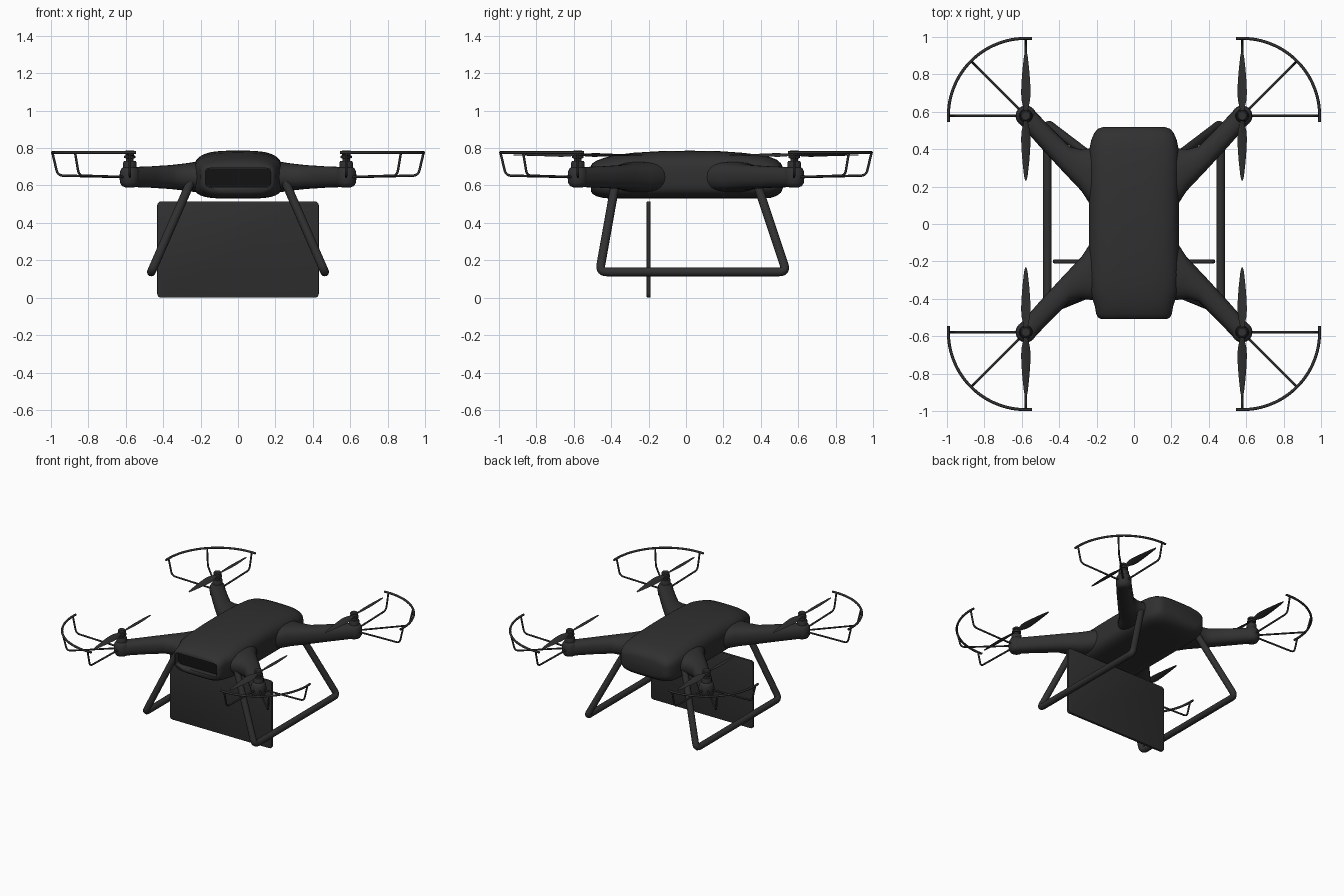
import bpy, bmesh, math
from mathutils import Vector

if "Cube" in bpy.data.objects:
    bpy.data.objects.remove(bpy.data.objects["Cube"])

def material(name, v):
    m = bpy.data.materials.new(name)
    m.diffuse_color = (v, v, v, 1)
    m.use_nodes = True
    m.node_tree.nodes["Principled BSDF"].inputs["Base Color"].default_value = m.diffuse_color
    return m

DARK = material("dark_plastic", 0.03)
BLACK = material("black_glass", 0.006)

def activate(ob):
    bpy.ops.object.select_all(action='DESELECT')
    ob.select_set(True)
    bpy.context.view_layer.objects.active = ob

def finish(name, bm, mat=DARK, angle=40):
    bmesh.ops.recalc_face_normals(bm, faces=bm.faces[:])
    me = bpy.data.meshes.new(name)
    bm.to_mesh(me)
    bm.free()
    me.materials.append(mat)
    ob = bpy.data.objects.new(name, me)
    bpy.context.collection.objects.link(ob)
    activate(ob)
    bpy.ops.object.shade_smooth_by_angle(angle=math.radians(angle))
    return ob

def loft(name, rings, angle=40):
    bm = bmesh.new()
    vs = [[bm.verts.new(p) for p in r] for r in rings]
    n = len(rings[0])
    for a, b in zip(vs, vs[1:]):
        for i in range(n):
            bm.faces.new((a[i], a[(i + 1) % n], b[(i + 1) % n], b[i]))
    bm.faces.new(vs[0])
    bm.faces.new(vs[-1])
    return finish(name, bm, DARK, angle)

def lathe(name, x, y, profile, n=24):
    ring = [(math.cos(2 * math.pi * i / n), math.sin(2 * math.pi * i / n)) for i in range(n)]
    return loft(name, [[(x + r * c, y + r * s, z) for c, s in ring] for r, z in profile])

def rounded_plate(name, size, center, radius, mat=DARK, rim=0):
    bm = bmesh.new()
    bmesh.ops.create_cube(bm, size=1)
    for v in bm.verts:
        v.co = Vector(a * b + c for a, b, c in zip(v.co, size, center))
    edges = [e for e in bm.edges if abs(e.verts[0].co.y - e.verts[1].co.y) > 1e-4]
    bmesh.ops.bevel(bm, geom=edges, offset=radius, segments=5, profile=0.5, affect='EDGES')
    if rim:
        bm.normal_update()
        edges = [e for e in bm.edges if e.calc_face_angle(0) > 1.2]
        bmesh.ops.bevel(bm, geom=edges, offset=rim, segments=2, profile=0.5, affect='EDGES')
    return finish(name, bm, mat)

def fillet(pts, r, n=6):
    pts = [Vector(p) for p in pts]
    out = [pts[0]]
    for a, b, c in zip(pts, pts[1:], pts[2:]):
        p, q = b + (a - b).normalized() * r, b + (c - b).normalized() * r
        for i in range(n + 1):
            t = i / n
            out.append(p * (1 - t) ** 2 + b * 2 * t * (1 - t) + q * t * t)
    return out + [pts[-1]]

def tube(name, pts, radius, res=3):
    cu = bpy.data.curves.new(name, 'CURVE')
    cu.dimensions = '3D'
    cu.bevel_depth, cu.bevel_resolution, cu.use_fill_caps = radius, res, True
    sp = cu.splines.new('POLY')
    sp.points.add(len(pts) - 1)
    for p, co in zip(sp.points, pts):
        p.co = (*co, 1)
    cu.materials.append(DARK)
    ob = bpy.data.objects.new(name, cu)
    bpy.context.collection.objects.link(ob)
    activate(ob)
    bpy.ops.object.convert(target='MESH')
    bpy.ops.object.shade_smooth_by_angle(angle=math.radians(50))

def squircle(t, n):
    c, s = math.cos(t), math.sin(t)
    return (math.copysign(abs(c) ** (2 / n), c), math.copysign(abs(s) ** (2 / n), s))

# Body: rounded sections along y (y, half width, bottom, top)
sections = [(-.507, .178, .567, .708), (-.50, .192, .555, .718), (-.48, .202, .543, .732),
            (-.44, .209, .533, .747), (-.40, .222, .53, .757), (-.36, .236, .53, .765),
            (-.28, .24, .53, .775), (-.13, .24, .53, .784), (.02, .24, .53, .786),
            (.17, .24, .53, .784), (.30, .24, .53, .775), (.40, .238, .53, .763),
            (.45, .228, .533, .752), (.485, .213, .545, .738), (.508, .195, .562, .718),
            (.518, .165, .585, .695)]
rings = []
for y, w, zb, zt in sections:
    ring, zc = [], .65
    for i in range(56):
        t = 2 * math.pi * i / 56
        cx, cz = squircle(t, 3.3 if math.sin(t) >= 0 else 4.2)
        ring.append((w * cx, y, zc + cz * ((zt - zc) if cz > 0 else (zc - zb))))
    rings.append(ring)
body = loft("body", rings)

# Recessed window in the nose
cutter = rounded_plate("window_cutter", (.35, .09, .1), (0, -.505, .642), .022)
cutter.hide_render = True
mod = body.modifiers.new("window", 'BOOLEAN')
mod.operation, mod.solver, mod.object = 'DIFFERENCE', 'EXACT', cutter
activate(body)
bpy.ops.object.modifier_apply(modifier=mod.name)
bpy.data.objects.remove(cutter)
rounded_plate("nose_window", (.348, .01, .098), (0, -.463, .642), .02, BLACK)

# Hanging panel
rounded_plate("hanging_panel", (.864, .02, .515), (0, -.2, .2575), .022, DARK, .004)

# Four corners: arm, motor, propeller, guard
M = .578
arm_plan = [((.15, .41), (.15, .05), .085), ((.235, .405), (.235, .105), .08),
            ((.285, .40), (.28, .175), .073), ((.345, .415), (.375, .275), .064),
            ((.44, .51), (.50, .41), .057), ((M - .037, M + .037), (M + .037, M - .037), .053)]
for sx in (1, -1):
    for sy in (1, -1):
        tag = ("back_" if sy > 0 else "front_") + ("right" if sx > 0 else "left")
        rings = []
        for a, b, h in arm_plan:
            a, b = Vector(a), Vector(b)
            mid, half = (a + b) / 2, (b - a) / 2
            ring = []
            for i in range(28):
                u, w = squircle(2 * math.pi * i / 28, 2.4)
                p = mid + half * u
                ring.append((sx * p.x, sy * p.y, .645 + h * w))
            rings.append(ring)
        loft("arm_" + tag, rings)
        x, y = sx * M, sy * M
        lathe("arm_end_" + tag, x, y, [(.025, .59), (.042, .597), (.053, .615), (.055, .645),
                                       (.053, .675), (.044, .692), (.034, .698)])
        lathe("motor_" + tag, x, y, [(.036, .68), (.036, .722), (.032, .73), (.02, .731), (.02, .745),
                                     (.031, .746), (.031, .758), (.022, .76), (.022, .768),
                                     (.028, .769), (.028, .78), (.022, .786)])
        # Propeller blades: thin twisted loft
        for d in (1, -1):
            rings = []
            for r, w, tw in [(.01, .010, 30), (.04, .014, 28), (.08, .024, 24), (.12, .027, 20),
                             (.18, .024, 15), (.25, .018, 11), (.32, .010, 8), (.345, .004, 6)]:
                ring = []
                for i in range(10):
                    t = 2 * math.pi * i / 10
                    px, pz = w * math.cos(t), .003 * math.sin(t)
                    k = math.radians(tw)
                    ring.append((x + d * (px * math.cos(k) - pz * math.sin(k)), y + d * r,
                                 .763 + px * math.sin(k) + pz * math.cos(k)))
                rings.append(ring)
            loft("propeller_" + tag, rings)
        # Guard arc and three bent struts
        R = .414
        arc = [math.radians(-4.5 + 99 * i / 32) for i in range(33)]
        tube("guard_arc_" + tag, [(x + sx * R * math.cos(t), y + sy * R * math.sin(t), .776)
                                  for t in arc], .008, 2)
        for deg in (0, 45, 90):
            c, s = sx * math.cos(math.radians(deg)), sy * math.sin(math.radians(deg))
            path = fillet([(.03, 0, .645), (.385, 0, .653), (R, 0, .776)], .03)
            tube("guard_strut_" + tag, [(x + c * p.x, y + s * p.x, p.z) for p in path], .0065, 2)

# Landing skids
for sx, side in ((1, "right"), (-1, "left")):
    tube("landing_skid_" + side, fillet([(sx * .25, -.375, .625), (sx * .463, -.462, .138),
         (sx * .463, .537, .138), (sx * .25, .375, .625)], .04), .0235, 5)
